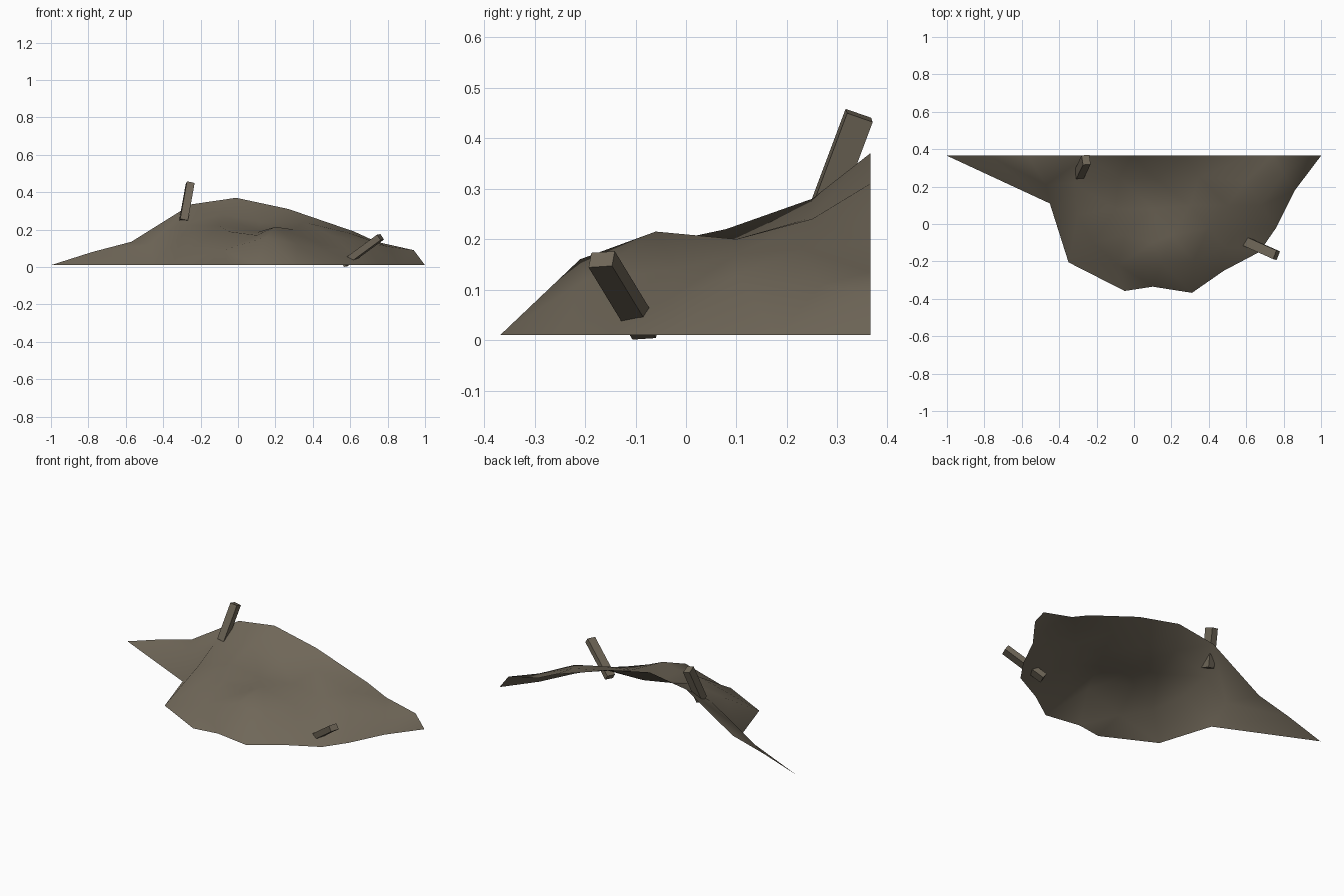
import bpy, bmesh
from mathutils import Vector
from mathutils.geometry import delaunay_2d_cdt

if "Cube" in bpy.data.objects:
    bpy.data.objects.remove(bpy.data.objects["Cube"])

mat = bpy.data.materials.new("dusty brown")
mat.diffuse_color = (0.16, 0.135, 0.098, 1)
mat.use_nodes = True
mat.node_tree.nodes["Principled BSDF"].inputs["Base Color"].default_value = mat.diffuse_color


def make_object(name, bm):
    mesh = bpy.data.meshes.new(name)
    bm.to_mesh(mesh)
    bm.free()
    obj = bpy.data.objects.new(name, mesh)
    bpy.context.collection.objects.link(obj)
    mesh.materials.append(mat)
    return obj


# Mound: ground rim, raised back edge and a few humps, skinned as an open sheet
BACK_Y, GROUND = 0.365, 0.01
rim = [(-0.45, 0.11), (-0.35, -0.205), (-0.05, -0.358), (0.1, -0.335), (0.31, -0.368),
       (0.48, -0.25), (0.67, -0.15), (0.76, -0.02), (0.86, 0.18)]
back = [(1, 0.01), (0.94, 0.09), (0.74, 0.135), (0.62, 0.19), (0.27, 0.31),
        (-0.01, 0.37), (-0.25, 0.335), (-0.57, 0.135), (-0.78, 0.08), (-1, 0.01)]
humps = [(-0.47, 0.21, 0.12), (-0.32, 0.22, 0.225), (-0.08, 0.25, 0.28), (0.12, 0.24, 0.24),
         (0.35, 0.25, 0.24), (0.6, 0.23, 0.18), (0.8, 0.27, 0.11),
         (-0.3, 0.05, 0.17), (-0.1, 0.08, 0.22), (0.1, 0.08, 0.185), (0.3, 0.1, 0.2),
         (0.5, 0.1, 0.17), (0.68, 0.1, 0.13),
         (-0.22, -0.1, 0.12), (-0.05, -0.06, 0.19), (0.1, -0.1, 0.17), (0.2, -0.06, 0.215),
         (0.4, -0.02, 0.14), (0.6, -0.03, 0.085),
         (-0.08, -0.22, 0.09), (0.15, -0.21, 0.16), (0.32, -0.2, 0.12), (0.48, -0.12, 0.09)]
border = [(x, y, GROUND) for x, y in rim] + [(x, BACK_Y, z) for x, z in back]
points = border + humps
flat = [Vector(p[:2]) for p in points]
verts, _, faces, origins, _, _ = delaunay_2d_cdt(flat, [], [list(range(len(border)))], 1, 1e-5)
bm = bmesh.new()
bv = [bm.verts.new((v.x, v.y, points[o[0]][2])) for v, o in zip(verts, origins)]
for f in faces:
    bm.faces.new([bv[i] for i in f])
for f in bm.faces:
    f.normal_update()
    if f.normal.z < 0:
        f.normal_flip()
    f.smooth = True
make_object("rubble_mound", bm)


# Planks: square-cut beams poking through the mound
def plank(name, start, end, side, width, thick):
    a, b = Vector(start), Vector(end)
    axis = (b - a).normalized()
    u = Vector(side)
    u = (u - axis * u.dot(axis)).normalized()
    w = axis.cross(u)
    bm = bmesh.new()
    bmesh.ops.create_cube(bm, size=1)
    for v in bm.verts:
        c = v.co.copy()
        v.co = (a + b) / 2 + u * c.x * width + w * c.y * thick + axis * c.z * (b - a).length
    bmesh.ops.recalc_face_normals(bm, faces=bm.faces)
    make_object(name, bm)


plank("upright_plank", (-0.292, 0.268, 0.245), (-0.256, 0.343, 0.445), (1, 0.15, 0), 0.042, 0.054)
plank("leaning_plank", (0.567, -0.08, 0.017), (0.762, -0.167, 0.16), (0.42, 0.9, 0.1), 0.05, 0.035)
